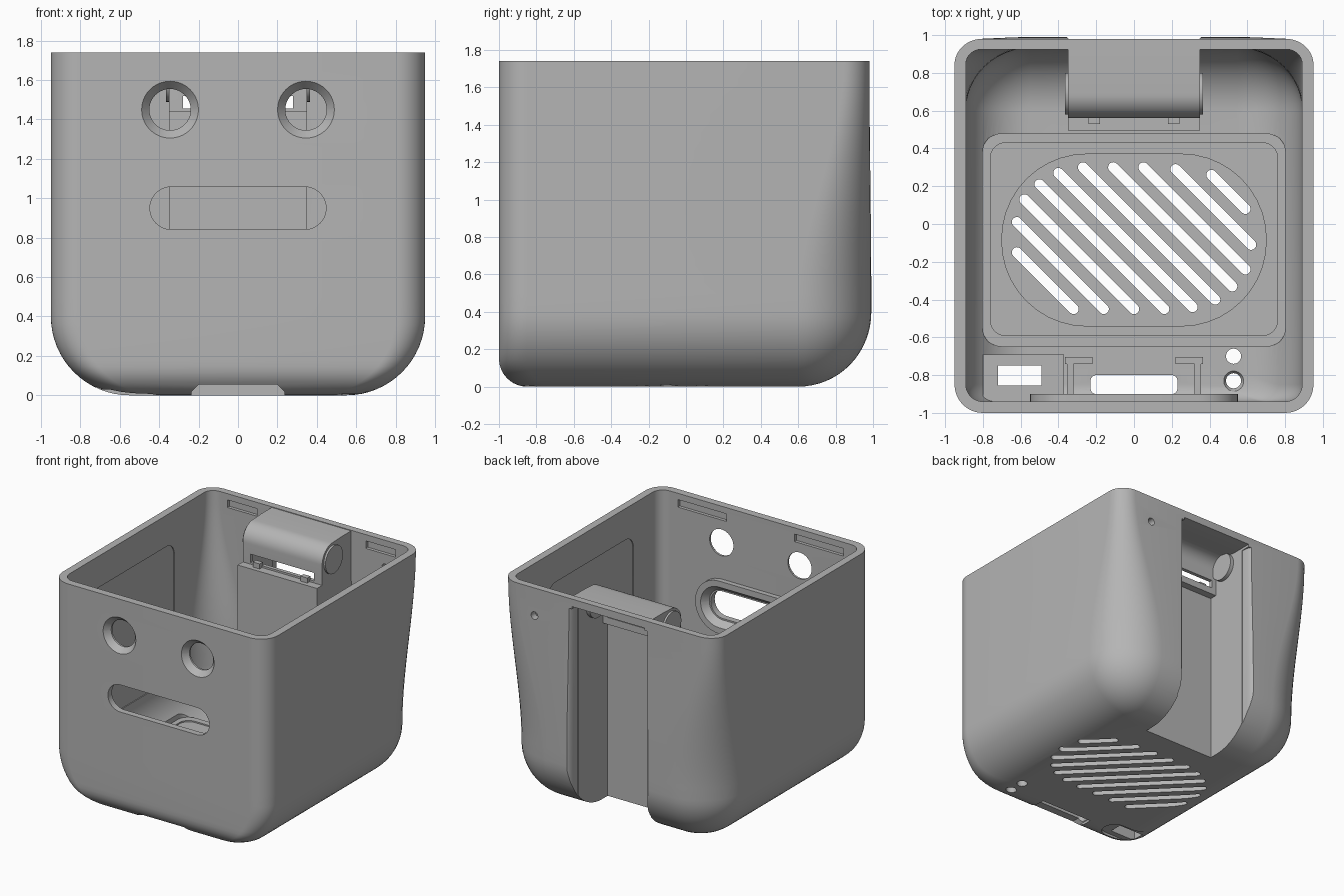
import bpy, bmesh, math
from mathutils import Matrix

cube = bpy.data.objects.get("Cube")
if cube:
    bpy.data.objects.remove(cube, do_unlink=True)

TOP, WALL, R = 1.74, 0.06, 0.4

grey = bpy.data.materials.new("matte grey")
grey.use_nodes = True
grey.diffuse_color = (0.46, 0.46, 0.46, 1)
grey.node_tree.nodes["Principled BSDF"].inputs["Base Color"].default_value = (0.46, 0.46, 0.46, 1)


def finish(name, bm):
    bmesh.ops.recalc_face_normals(bm, faces=bm.faces[:])
    mesh = bpy.data.meshes.new(name)
    bm.to_mesh(mesh)
    bm.free()
    mesh.materials.append(grey)
    obj = bpy.data.objects.new(name, mesh)
    bpy.context.collection.objects.link(obj)
    return obj


def skin(bm, a, b):
    n = len(a)
    for i in range(n):
        j = (i + 1) % n
        bm.faces.new((a[i], a[j], b[j], b[i]))


def rounded(cx, cy, hx, hy, r=0.0, n=10, turn=0.0):
    """Rounded rectangle; a full radius gives a circle or a stadium."""
    if r == 0:
        return [(cx + sx * hx, cy + sy * hy) for sx, sy in ((1, 1), (-1, 1), (-1, -1), (1, -1))]
    r = min(r, min(hx, hy) - 1e-4)
    c, s = math.cos(turn), math.sin(turn)
    pts = []
    for k, (sx, sy) in enumerate(((1, 1), (-1, 1), (-1, -1), (1, -1))):
        for i in range(n + 1):
            a = math.pi / 2 * (k + i / n)
            u = sx * (hx - r) + r * math.cos(a)
            v = sy * (hy - r) + r * math.sin(a)
            pts.append((cx + u * c - v * s, cy + u * s + v * c))
    return pts


def prism(name, pts, axis, lo, hi, end=None):
    place = {"x": lambda u, v, a: (a, u, v),
             "y": lambda u, v, a: (u, a, v),
             "z": lambda u, v, a: (u, v, a)}[axis]
    bm = bmesh.new()
    a = [bm.verts.new(place(u, v, lo)) for u, v in pts]
    b = [bm.verts.new(place(u, v, hi)) for u, v in (end or pts)]
    skin(bm, a, b)
    bm.faces.new(a)
    bm.faces.new(b)
    return finish(name, bm)


def box(name, x, y, z):
    return prism(name, rounded(sum(x) / 2, sum(y) / 2, (x[1] - x[0]) / 2, (y[1] - y[0]) / 2), "z", *z)


def section(z, q, t):
    """One horizontal outline of the tub, inset by t."""
    hx, yb = 0.55 + (R - t) * q, 0.6 + (R - t) * q
    rf = 0.15
    drop = max(0.0, (rf - z) / (rf - t))
    yf = -0.85 - (rf - t) * math.sqrt(max(0.0, 1 - drop * drop))
    s = max(0.0, (z - R) / (TOP - R))
    rb = max((R - 0.26 * s * s * (3 - 2 * s) - t) * q if s == 0 else R - 0.26 * s * s * (3 - 2 * s) - t, 0.02)
    pts = []
    for k, (sx, y, r) in enumerate(((1, yb, rb), (-1, yb, rb), (-1, yf, rf - t), (1, yf, rf - t))):
        cy = y - r if k < 2 else y + r
        for i in range(13):
            a = math.pi / 2 * (k + i / 12)
            px, py = sx * (hx - r) + r * math.cos(a), cy + r * math.sin(a)
            pts.append((px, py - 0.03 * px * px * max(0, py) ** 4, z))
    return pts


def stack(bm, t):
    levels = [(R - (R - t) * math.cos(i * math.pi / 32), math.sin(i * math.pi / 32)) for i in range(17)]
    levels += [(R + (TOP - R) * i / 14, 1.0) for i in range(1, 15)]
    rings = [[bm.verts.new(p) for p in section(z, q, t)] for z, q in levels]
    for a, b in zip(rings, rings[1:]):
        skin(bm, a, b)
    bm.faces.new(rings[0])
    return rings[-1]


def combine(obj, other, op, keep=False):
    mod = obj.modifiers.new("combine", "BOOLEAN")
    mod.operation, mod.object, mod.solver = op, other, "EXACT"
    bpy.context.view_layer.objects.active = obj
    bpy.ops.object.modifier_apply(modifier=mod.name)
    if not keep:
        bpy.data.objects.remove(other, do_unlink=True)


# Tub shell and a slightly smaller solid that trims everything added inside it
bm = bmesh.new()
skin(bm, stack(bm, 0), stack(bm, WALL))
body = finish("tub_body", bm)
bm = bmesh.new()
bm.faces.new(stack(bm, 0.02))
trim = finish("trim_helper", bm)
trim.hide_render = True


def add(part):
    combine(part, trim, "INTERSECT", keep=True)
    combine(body, part, "UNION")


def cut(part):
    combine(body, part, "DIFFERENCE")


def hinge_profile(r, wall_y, lid, ledge, back, base):
    """Side outline of the rear channel with its rounded hinge cover."""
    arc = [(0.69 - r * math.sin(a), 1.6 + r * math.cos(a)) for a in [i * math.pi / 24 for i in range(13)]]
    return [(back, base), (back, lid), (0.8, lid)] + arc + [(0.69 - r, ledge), (wall_y, ledge), (wall_y, base)]


# Rear channel housing, floor slab, mouth frame, port block and brackets
add(prism("channel_housing", hinge_profile(0.13, 0.495, 1.735, 1.44, 1.2, -0.1), "x", -0.35, 0.35))
add(prism("floor_slab", rounded(0, -0.085, 0.8, 0.565, 0.1), "z", 0, 0.13))
add(prism("mouth_frame", rounded(0, 0.95, 0.55, 0.21, 0.21), "y", -0.97, -0.9))
add(box("port_block", (-0.8, -0.37), (-1, -0.69), (0, 0.2)))
for s in (-1, 1):
    add(box("bracket_post", sorted((s * 0.32, s * 0.355)), (-0.96, -0.735), (0.03, 0.22)))
    add(box("bracket_bar", sorted((s * 0.22, s * 0.365)), (-0.74, -0.705), (0.03, 0.22)))

# Channel opening with flared rear edges
cut(prism("channel_cut", hinge_profile(0.1, 0.53, 1.68, 1.4, 1.2, -0.2), "x", -0.32, 0.32))
flare = [(0.325, 0.9), (0.33, 0.95), (0.345, 0.98), (0.38, 1.01), (0.38, 1.1)]
cut(prism("flare_cut", flare + [(-x, y) for x, y in reversed(flare)], "z", -0.1, 1.66))
cut(box("hinge_slit", (-0.28, 0.28), (0.45, 0.64), (1.455, 1.52)))

# Floor pocket, stepped around the grille
cut(prism("pocket", rounded(0, -0.085, 0.801, 0.566, 0.1), "z", 0.13, 0.3))
cut(prism("pocket_step", rounded(0, -0.08, 0.76, 0.51, 0.08), "z", 0.12, 0.2))
cut(prism("pocket_oval", rounded(0, -0.085, 0.7, 0.455, 0.45), "z", 0.11, 0.2))

# Diagonal grille slots
starts = (-0.62, -0.62, -0.58, -0.5, -0.4, -0.27, -0.11, 0.05, 0.22, 0.41)
ends = (-0.32, -0.16, 0, 0.16, 0.31, 0.43, 0.52, 0.59, 0.62, 0.59)
for i, (a, b) in enumerate(zip(starts, ends)):
    total, mid = -0.77 + 0.16 * i, (a + b) / 2
    half = (b - a) / math.sqrt(2) + 0.027
    cut(prism("grille_slot", rounded(mid, total - mid, half, 0.027, 0.027, 6, -math.pi / 4), "z", -0.1, 0.3))

# Eyes with a conical rim, and the mouth
for x in (-0.345, 0.345):
    cut(prism("eye_hole", rounded(x, 1.45, 0.105, 0.105, 0.105), "y", -1.1, -0.85))
    cut(prism("eye_cone", rounded(x, 1.45, 0.153, 0.153, 0.153), "y", -1.01, -0.955,
              rounded(x, 1.45, 0.105, 0.105, 0.105)))
cut(prism("mouth_hole", rounded(0, 0.95, 0.447, 0.108, 0.108), "y", -1.1, -0.8))
cut(prism("mouth_recess", rounded(0, 0.95, 0.46, 0.12, 0.12), "y", -0.95, -0.89,
          rounded(0, 0.95, 0.51, 0.17, 0.17)))

# Underside openings: cable notch, port and two round holes
cut(prism("notch", [(-0.235, -0.1), (0.235, -0.1), (0.235, 0.02), (0.2, 0.055), (-0.2, 0.055), (-0.235, 0.02)],
          "y", -1.1, -0.8))
cut(prism("notch_opening", rounded(0, -0.85, 0.23, 0.05, 0.03), "z", -0.1, 0.15))
cut(prism("port_recess", rounded(-0.6, -0.8, 0.22, 0.1, 0.1), "z", -0.1, 0.03))
cut(box("port_hole", (-0.72, -0.49), (-0.855, -0.75), (-0.1, 0.4)))
for y in (-0.7, -0.83):
    cut(prism("round_hole", rounded(0.527, y, 0.04, 0.04, 0.04), "z", -0.1, 0.3))
cut(prism("countersink", rounded(0.527, -0.83, 0.04, 0.04, 0.04), "z", 0.04, 0.1,
          rounded(0.527, -0.83, 0.075, 0.075, 0.075)))

# Rear pin hole, lid grooves under the rim and shallow side panels
cut(prism("pin_hole", rounded(0.65, 1.52, 0.03, 0.03, 0.03), "y", 0.8, 1.1))
for s in (-1, 1):
    cut(box("front_groove", sorted((s * 0.3, s * 0.73)), (-0.965, -0.9), (1.63, 1.69)))
    cut(box("rear_groove", sorted((s * 0.48, s * 0.74)), (0.85, 0.95), (1.63, 1.69)))
    cut(prism("side_panel", rounded(-0.07, 0.95, 0.54, 0.54, 0.1), "x", *sorted((s * 0.8, s * 0.897))))

bpy.data.objects.remove(trim, do_unlink=True)

# Hinge pivots and catch tabs
parts = [body]
for s in (-1, 1):
    parts.append(prism("hinge_pivot", rounded(0.69, 1.6, 0.11, 0.11, 0.11), "x", *sorted((s * 0.29, s * 0.365))))
    parts.append(box("catch_tab", (s * 0.21 - 0.03, s * 0.21 + 0.03), (0.53, 0.57), (1.43, 1.48)))

bpy.ops.object.select_all(action="DESELECT")
for obj in parts:
    obj.select_set(True)
bpy.context.view_layer.objects.active = body
bpy.ops.object.shade_smooth_by_angle(angle=math.radians(25))
